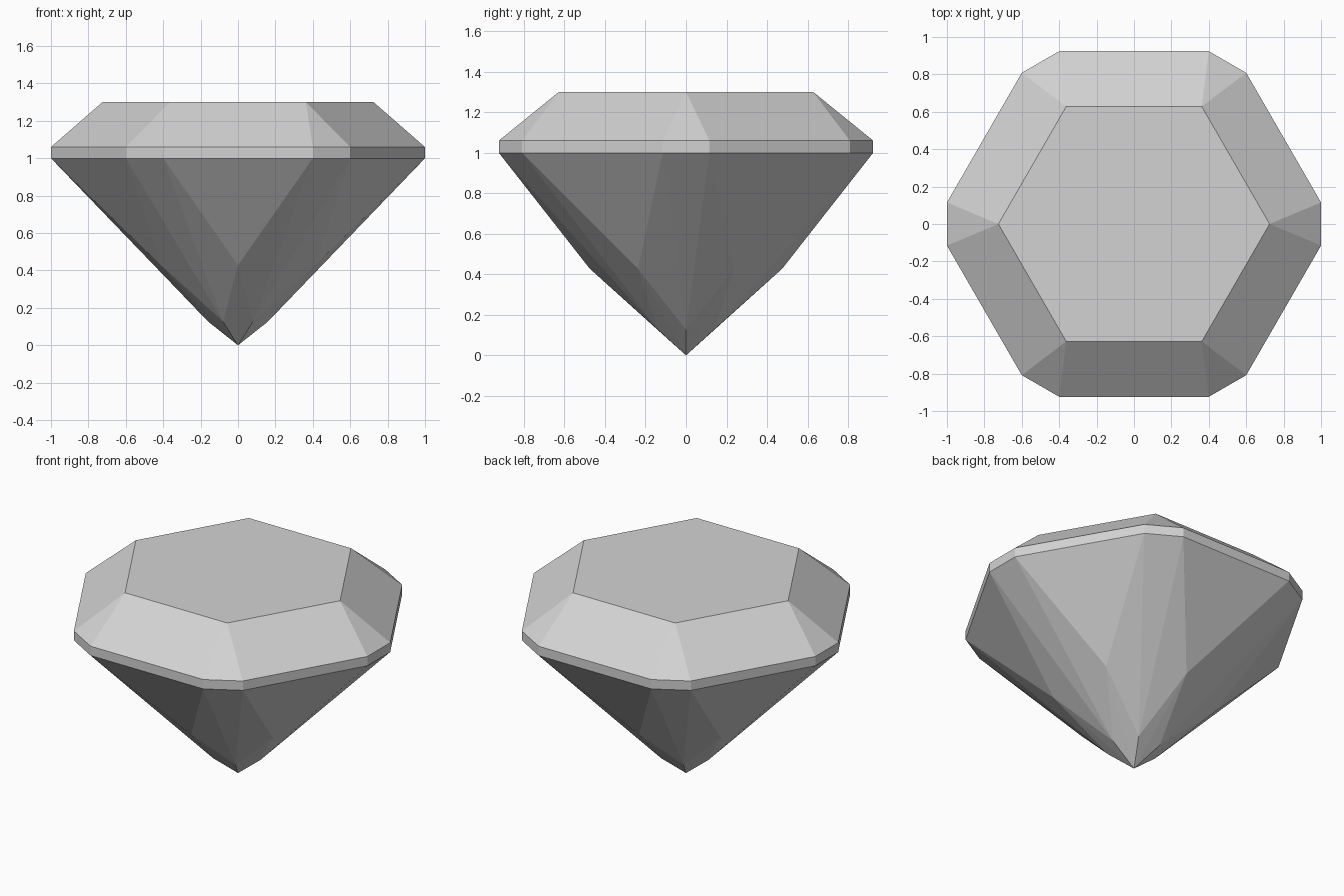
import bpy
import bmesh
from math import radians
from mathutils import Matrix

SIDES = 6
STEP = 360 / SIDES

cube = bpy.data.objects.get("Cube")
if cube:
    bpy.data.objects.remove(cube, do_unlink=True)

# Single stone colour
stone = bpy.data.materials.new("pale_grey_stone")
stone.use_nodes = True
colour = (0.65, 0.65, 0.65, 1)
stone.diffuse_color = colour
stone.node_tree.nodes["Principled BSDF"].inputs["Base Color"].default_value = colour

bm = bmesh.new()


def ring(x, y, z, offset=0):
    """Repeat one point around the vertical axis, once per side."""
    start = Matrix.Translation((x, y, z)).translation
    return [bm.verts.new(Matrix.Rotation(radians(offset + STEP * k), 3, "Z") @ start)
            for k in range(SIDES)]


# Rings of the cut, from the table down to the tip
HALF = 0.1155
table = ring(0.725, 0, 1.3)
upper_a, upper_b = ring(1, -HALF, 1.06), ring(1, HALF, 1.06)
lower_a, lower_b = ring(1, -HALF, 1), ring(1, HALF, 1)
side_point = ring(0.475, 0, 0.428, STEP / 2)
corner_point = ring(0.16, 0, 0.127)
tip = bm.verts.new((0, 0, 0))

bm.faces.new(table)
for k in range(SIDES):
    n = (k + 1) % SIDES
    facets = [
        # Crown: corner and side facets
        (table[k], upper_a[k], upper_b[k]),
        (table[k], upper_b[k], upper_a[n], table[n]),
        # Girdle band
        (upper_a[k], lower_a[k], lower_b[k], upper_b[k]),
        (upper_b[k], lower_b[k], lower_a[n], upper_a[n]),
        # Pavilion: corner, side and linking facets
        (lower_a[k], corner_point[k], lower_b[k]),
        (lower_b[k], side_point[k], lower_a[n]),
        (lower_b[k], corner_point[k], side_point[k]),
        (lower_a[n], side_point[k], corner_point[n]),
        # Facets meeting at the tip
        (side_point[k], corner_point[k], tip),
        (side_point[k], tip, corner_point[n]),
    ]
    for facet in facets:
        bm.faces.new(facet)

bmesh.ops.recalc_face_normals(bm, faces=bm.faces)
mesh = bpy.data.meshes.new("cut_gem")
bm.to_mesh(mesh)
bm.free()
mesh.materials.append(stone)
gem = bpy.data.objects.new("cut_gem", mesh)
bpy.context.collection.objects.link(gem)
